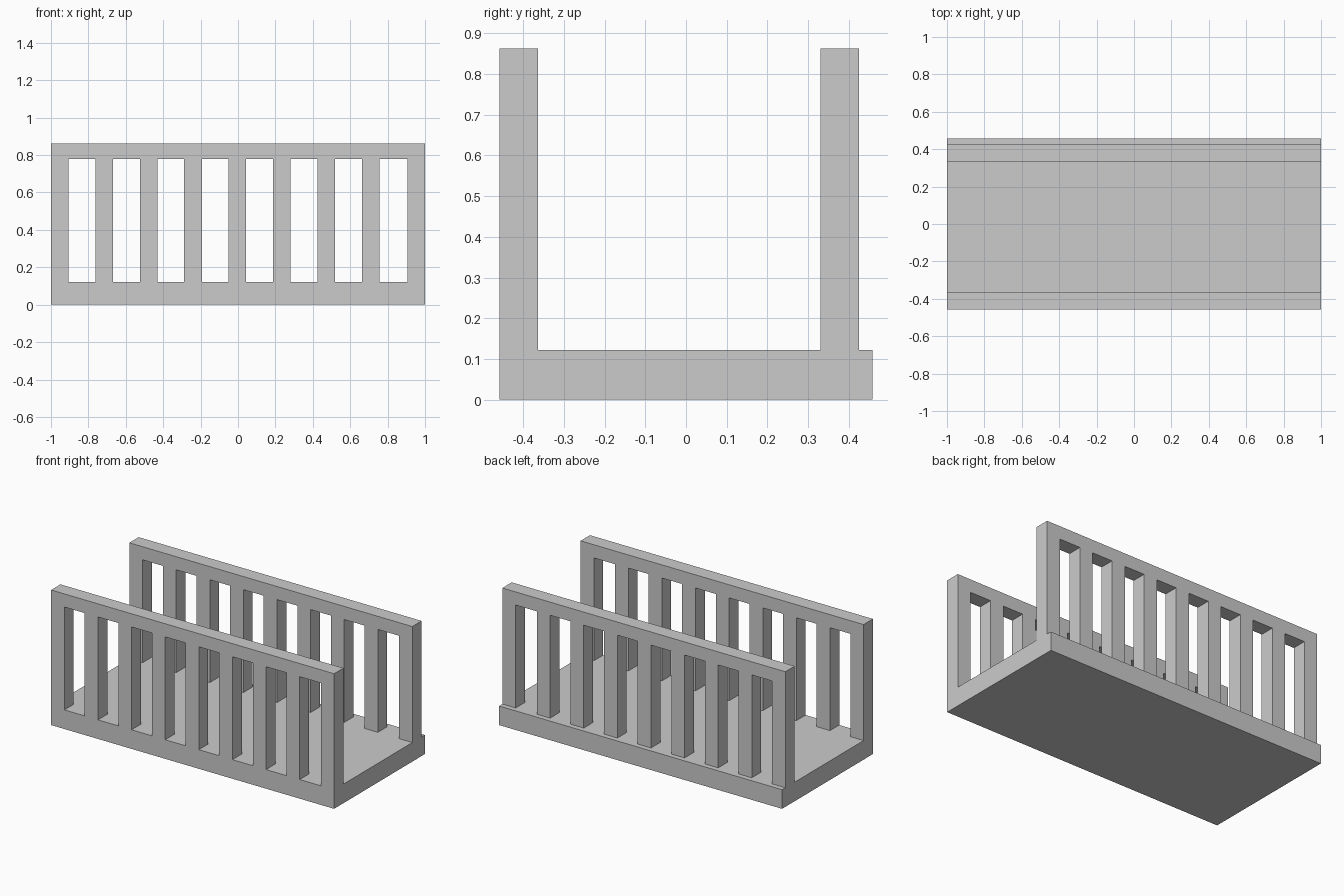
import bpy

if "Cube" in bpy.data.objects:
    bpy.data.objects.remove(bpy.data.objects["Cube"])


def box(name, x0, x1, y0, y1, z0, z1):
    bpy.ops.mesh.primitive_cube_add(
        size=1, location=((x0 + x1) / 2, (y0 + y1) / 2, (z0 + z1) / 2))
    ob = bpy.context.object
    ob.name = name
    ob.scale = (x1 - x0, y1 - y0, z1 - z0)
    bpy.ops.object.transform_apply(location=False, rotation=False, scale=True)
    return ob


BASE_TOP, RAIL_BOTTOM, RAIL_TOP = 0.122, 0.779, 0.863
HALF_POST = 0.047

# Floor slab
box("floor_slab", -1, 1, -0.458, 0.458, 0, BASE_TOP)

# Evenly spaced posts, with the last one flush with the right end
post_x = [-0.953 + 0.2375 * i for i in range(8)] + [0.953]

# Two railings; the back one sits slightly in from the slab edge
for side, y0, y1 in (("front", -0.458, -0.364), ("back", 0.331, 0.425)):
    box(side + "_top_rail", -1, 1, y0, y1, RAIL_BOTTOM, RAIL_TOP)
    for i, x in enumerate(post_x):
        box(f"{side}_post_{i + 1}", x - HALF_POST, x + HALF_POST,
            y0, y1, BASE_TOP, RAIL_BOTTOM)
